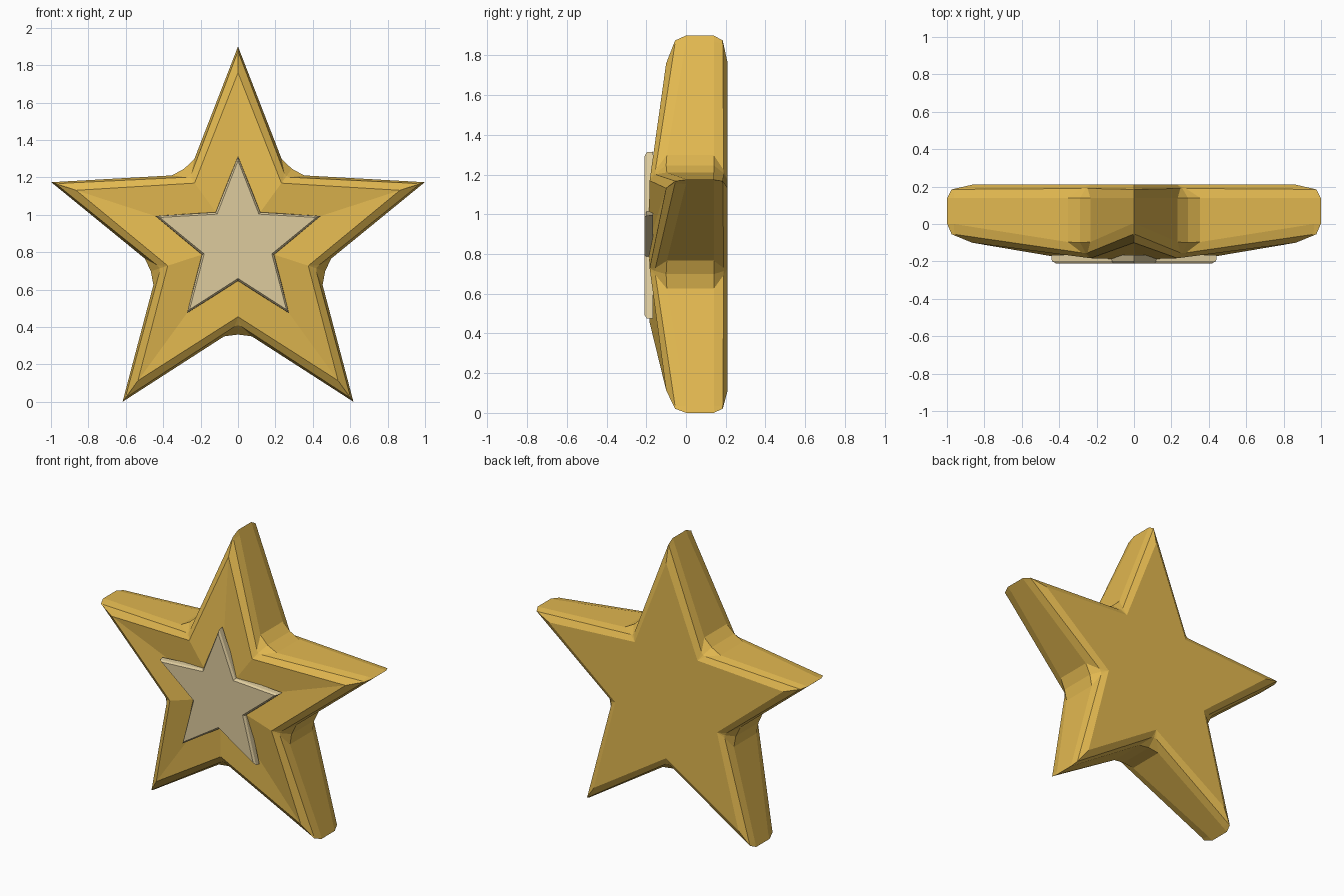
import bpy, bmesh
from math import sin, cos, pi
from mathutils import Vector

if "Cube" in bpy.data.objects:
    bpy.data.objects.remove(bpy.data.objects["Cube"])

CZ = 0.85  # height of the star centre


def material(name, rgb):
    m = bpy.data.materials.new(name)
    m.diffuse_color = (*rgb, 1)
    m.use_nodes = True
    m.node_tree.nodes["Principled BSDF"].inputs["Base Color"].default_value = m.diffuse_color
    return m


def star_ring(rt, rn, yt, yn, tip_w=0.0, notch_w=0.0, notch_out=0.0):
    """Star outline: three points per tip and three per notch.
    tip_w / notch_w are the shares of the edge cut off at tip / notch."""
    def at(r, a, y):
        return Vector((r * sin(a), y, CZ + r * cos(a)))
    pts = []
    for i in range(5):
        a = i * 2 * pi / 5
        before, tip = at(rn, a - pi / 5, yn), at(rt, a, yt)
        notch, after = at(rn, a + pi / 5, yn), at(rt, a + 2 * pi / 5, yt)
        a_in, a_out = tip.lerp(before, tip_w), tip.lerp(notch, tip_w)
        n_in, n_out = notch.lerp(tip, notch_w), notch.lerp(after, notch_w)
        for p in (a_in, a_out):
            p.y = yt
        for p in (n_in, n_out):
            p.y = yn + 0.3 * notch_w * (yt - yn)
        pts += [a_in, tip, a_out, n_in, at(rn + notch_out, a + pi / 5, yn), n_out]
    return pts


def loft_star(name, rings, y_front, y_back, mat):
    bm = bmesh.new()
    loops = [[bm.verts.new(p) for p in r] for r in rings]
    n = len(loops[0])
    for a, b in zip(loops, loops[1:]):
        for i in range(n):
            j = (i + 1) % n
            bm.faces.new((a[i], a[j], b[j], b[i]))
    # fan caps meeting at the centre
    for loop, y in ((loops[0], y_front), (loops[-1], y_back)):
        c = bm.verts.new((0, y, CZ))
        for i in range(n):
            bm.faces.new((c, loop[i], loop[(i + 1) % n]))
    bmesh.ops.remove_doubles(bm, verts=bm.verts, dist=0.0005)
    bmesh.ops.recalc_face_normals(bm, faces=bm.faces)
    me = bpy.data.meshes.new(name)
    bm.to_mesh(me)
    bm.free()
    ob = bpy.data.objects.new(name, me)
    bpy.context.collection.objects.link(ob)
    me.materials.append(mat)
    return ob


# Gold body: front face, two-step bevel, wall, two-step bevel, back face
loft_star("star_body", [
    star_ring(0.91, 0.395, -0.10, -0.183),
    star_ring(1.025, 0.435, -0.055, -0.155, 0.02, 0.03, 0.005),
    star_ring(1.05, 0.452, 0.00, -0.10, 0.05, 0.12, 0.038),
    star_ring(1.05, 0.452, 0.14, 0.14, 0.05, 0.12, 0.038),
    star_ring(1.025, 0.435, 0.185, 0.19, 0.02, 0.03, 0.005),
    star_ring(0.91, 0.395, 0.21, 0.21),
], -0.19, 0.21, material("gold", (0.76, 0.48, 0.08)))

# Pale raised star on the front
loft_star("front_emblem", [
    star_ring(0.44, 0.19, -0.21, -0.21),
    star_ring(0.462, 0.202, -0.198, -0.198, 0.02),
    star_ring(0.465, 0.204, -0.165, -0.165, 0.02),
], -0.21, -0.165, material("pale_gold", (0.73, 0.60, 0.34)))
